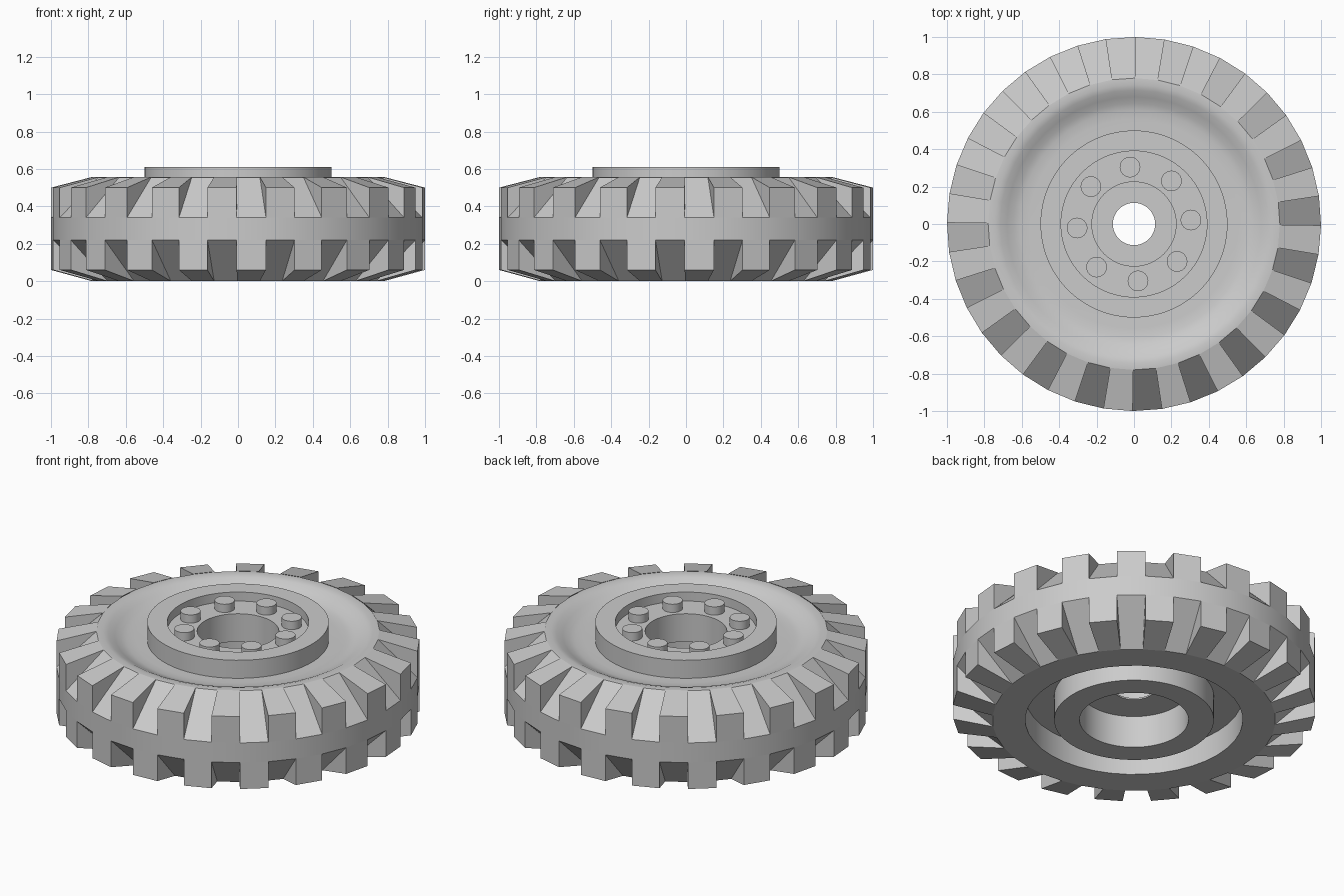
import bpy, bmesh
from math import radians, cos, sin, pi
from mathutils import Vector

cube = bpy.data.objects.get("Cube")
if cube:
    bpy.data.objects.remove(cube)

grey = bpy.data.materials.new("plain_grey")
grey.use_nodes = True
COLOUR = (0.6, 0.6, 0.6, 1)
grey.diffuse_color = COLOUR
grey.node_tree.nodes["Principled BSDF"].inputs["Base Color"].default_value = COLOUR

SECTORS = 40                 # alternating lug and groove sectors
STEP = 2 * pi / SECTORS
PHASE = radians(-0.4)
MID = 0.28                   # height of the mirror plane of the tread


def polar(r, z, a):
    return Vector((r * cos(a), r * sin(a), z))


def finish(name, bm, crease=32, flat=None):
    """Turn a bmesh into an object, smooth except at sharp creases."""
    bmesh.ops.recalc_face_normals(bm, faces=bm.faces)
    for f in bm.faces:
        f.smooth = not (flat and flat(f))
    for e in bm.edges:
        e.smooth = e.calc_face_angle(0) < radians(crease)
    mesh = bpy.data.meshes.new(name)
    bm.to_mesh(mesh)
    bm.free()
    mesh.materials.append(grey)
    obj = bpy.data.objects.new(name, mesh)
    bpy.context.collection.objects.link(obj)
    return obj


def lathe(name, profile, segments, flat=None):
    """Spin a closed (radius, height) loop around the axle."""
    bm = bmesh.new()
    rings = [[bm.verts.new(polar(r, z, PHASE + 2 * pi * i / segments)) for r, z in profile]
             for i in range(segments)]
    n = len(profile)
    for i in range(segments):
        a, b = rings[i], rings[(i + 1) % segments]
        for j in range(n):
            k = (j + 1) % n
            bm.faces.new((a[j], b[j], b[k], a[k]))
    return finish(name, bm, flat=flat)


def is_groove(f):
    return 0.85 < f.calc_center_median().xy.length < 0.93


# Tyre body: outer band, sloping grooves, dished upper wall, recessed underside
lathe("tyre_body", [(1, 0.22), (1, 0.34), (0.78, 0.555), (0.745, 0.557), (0.715, 0.548),
                    (0.68, 0.53), (0.645, 0.512), (0.61, 0.503), (0.56, 0.5), (0.42, 0.5),
                    (0.42, 0.15), (0.6, 0.15), (0.6, 0), (0.78, 0)], SECTORS, is_groove)

# Hub: raised rim, bolt plate and lower tube
lathe("hub", [(0.5, 0.45), (0.5, 0.61), (0.39, 0.61), (0.39, 0.555), (0.225, 0.555),
              (0.225, 0.385), (0.3, 0.385), (0.3, 0), (0.44, 0), (0.44, 0.45)], 96)

# Thin plate with the axle hole
lathe("axle_plate", [(0.113, 0.195), (0.113, 0.205), (0.31, 0.205), (0.31, 0.195)], 96)


def tread_lugs(name, first, flip):
    """Wedge blocks on every second sector, optionally mirrored to the underside."""
    wedge = [(1, 0.34), (1, 0.5), (0.78, 0.557)]
    if flip:
        wedge = [(r, 2 * MID - z if r == 1 else 0) for r, z in wedge]
    bm = bmesh.new()
    for s in range(first, SECTORS, 2):
        a, b = [[bm.verts.new(polar(r, z, PHASE + STEP * t)) for r, z in wedge]
                for t in (s, s + 1)]
        bm.faces.new(a)
        bm.faces.new(b)
        for j in range(3):
            k = (j + 1) % 3
            bm.faces.new((a[j], b[j], b[k], a[k]))
    finish(name, bm, flat=lambda f: True)


tread_lugs("upper_tread_lugs", 1, False)
tread_lugs("lower_tread_lugs", 0, True)

# Ring of wheel bolts
for i in range(8):
    bm = bmesh.new()
    bmesh.ops.create_cone(bm, cap_ends=True, segments=32, radius1=0.055, radius2=0.055, depth=0.06)
    bolt = finish(f"wheel_bolt_{i + 1}", bm)
    bolt.location = polar(0.305, 0.575, radians(4 + 45 * i))
